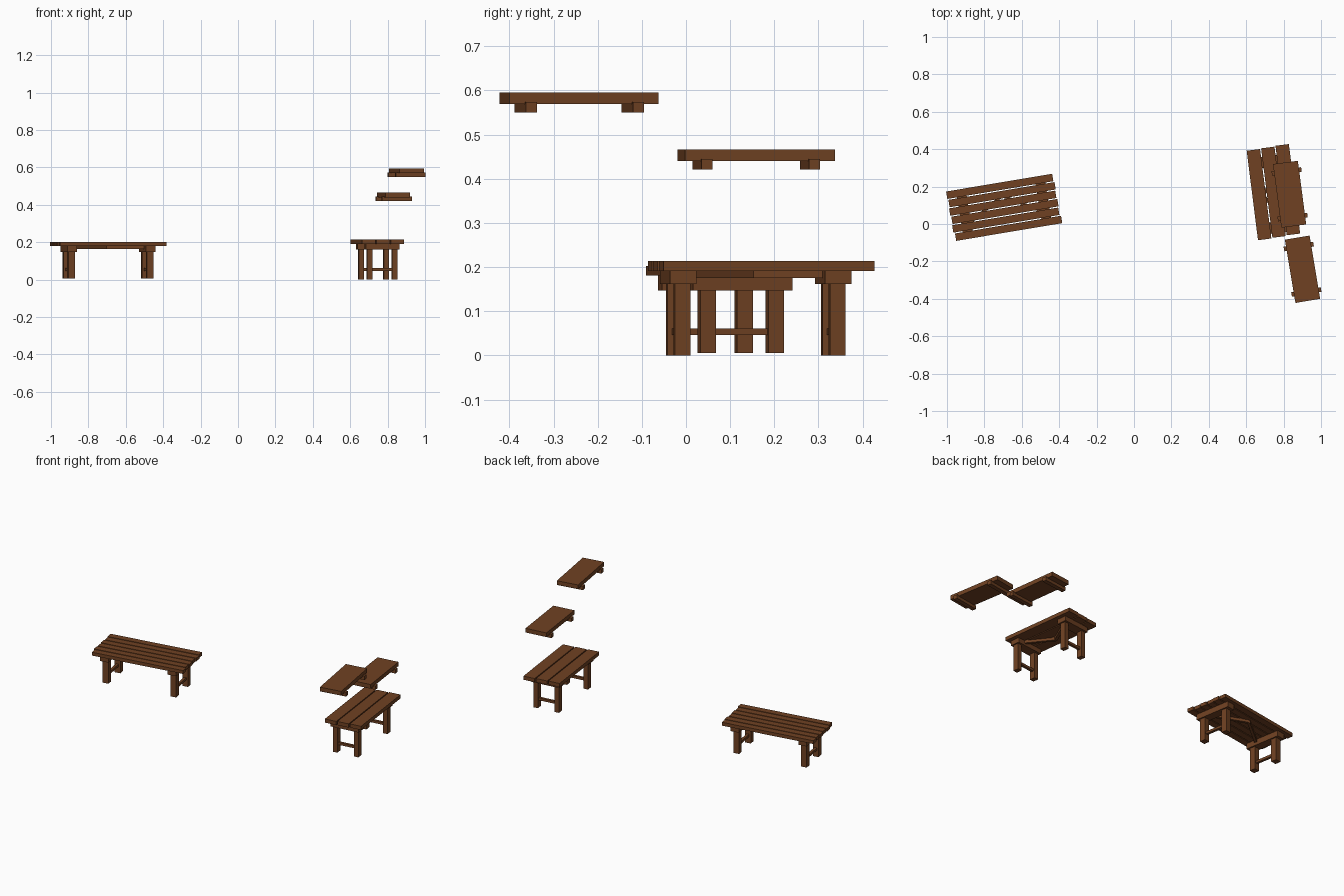
import bpy, bmesh, math
from mathutils import Matrix, Vector

if "Cube" in bpy.data.objects:
    bpy.data.objects.remove(bpy.data.objects["Cube"])

wood = bpy.data.materials.new("brown wood")
wood.diffuse_color = (0.16, 0.053, 0.016, 1)
wood.use_nodes = True
wood.node_tree.nodes["Principled BSDF"].inputs["Base Color"].default_value = wood.diffuse_color


def build(name, boxes, centre, angle):
    """Join boxes (x, y, z0, z1, length, width, turn) given in local axes, then place them."""
    bm = bmesh.new()
    for x, y, z0, z1, l, w, turn in boxes:
        m = (Matrix.Translation((x, y, (z0 + z1) / 2)) @ Matrix.Rotation(turn, 4, 'Z')
             @ Matrix.Diagonal((l, w, z1 - z0, 1)))
        bmesh.ops.create_cube(bm, size=1, matrix=m)
    me = bpy.data.meshes.new(name)
    bm.to_mesh(me)
    bm.free()
    me.materials.append(wood)
    ob = bpy.data.objects.new(name, me)
    ob.location = (*centre, 0)
    ob.rotation_euler.z = math.radians(angle)
    bpy.context.collection.objects.link(ob)


def strut(a, b, z0, z1, w):
    d = Vector(b) - Vector(a)
    return ((a[0] + b[0]) / 2, (a[1] + b[1]) / 2, z0, z1, d.length, w, math.atan2(d.y, d.x))


def table(name, centre, angle, planks, z_bot, z_top, bar, leg, dx, dy, z_bar, z_foot):
    # top planks, long axis along local x
    build(name + "_planks", [(x, y, z_bot, z_top, l, w, 0) for x, y, l, w in planks], centre, angle)
    # crossbars under the top
    build(name + "_crossbars", [(s * dx, 0, z_bar, z_bot, bar[0], bar[1], 0) for s in (-1, 1)],
          centre, angle)
    # four legs
    build(name + "_legs", [(s * dx, t * dy, z_foot, z_bar, leg[0], leg[1], 0)
                           for s in (-1, 1) for t in (-1, 1)], centre, angle)
    # low stretchers between each pair of legs
    build(name + "_stretchers", [(s * dx, 0, 0.046, 0.061, 0.016, 2 * dy, 0) for s in (-1, 1)],
          centre, angle)
    # flat diagonal braces under the top
    build(name + "_braces", [strut((s * dx, -dy * 0.8), (0, dy * 0.8), z_bot - 0.016, z_bot, 0.016)
                             for s in (-1, 1)], centre, angle)


# long table with six staggered planks
stagger = [0.006, -0.002, 0.001, -0.003, 0.001, -0.004]
six = [(stagger[i], (i - 2.5) * 0.0458, 0.575, 0.040, ) for i in range(6)]
table("long_table", (-0.695, 0.089), 9.5, six, 0.181, 0.202, (0.053, 0.228), (0.036, 0.036),
      0.213, 0.078, 0.147, 0.005)

# short table with three wide planks
three = [(0.012 + s, (i - 1) * 0.078, 0.482, 0.072) for i, s in enumerate((0.004, 0, -0.003))]
table("short_table", (0.747, 0.158), 97.2, three, 0.191, 0.214, (0.06, 0.18), (0.036, 0.028),
      0.177, 0.0675, 0.162, 0)

# two floating shelves on battens
for name, centre, angle, z in (("lower_shelf", (0.832, 0.159), 97.5, 0.421),
                               ("upper_shelf", (0.901, -0.242), 99.5, 0.550)):
    build(name + "_board", [(0, 0, z + 0.019, z + 0.045, 0.343, 0.134, 0)], centre, angle)
    build(name + "_battens", [(s * 0.123, 0, z, z + 0.024, 0.025, 0.16, 0) for s in (-1, 1)],
          centre, angle)
